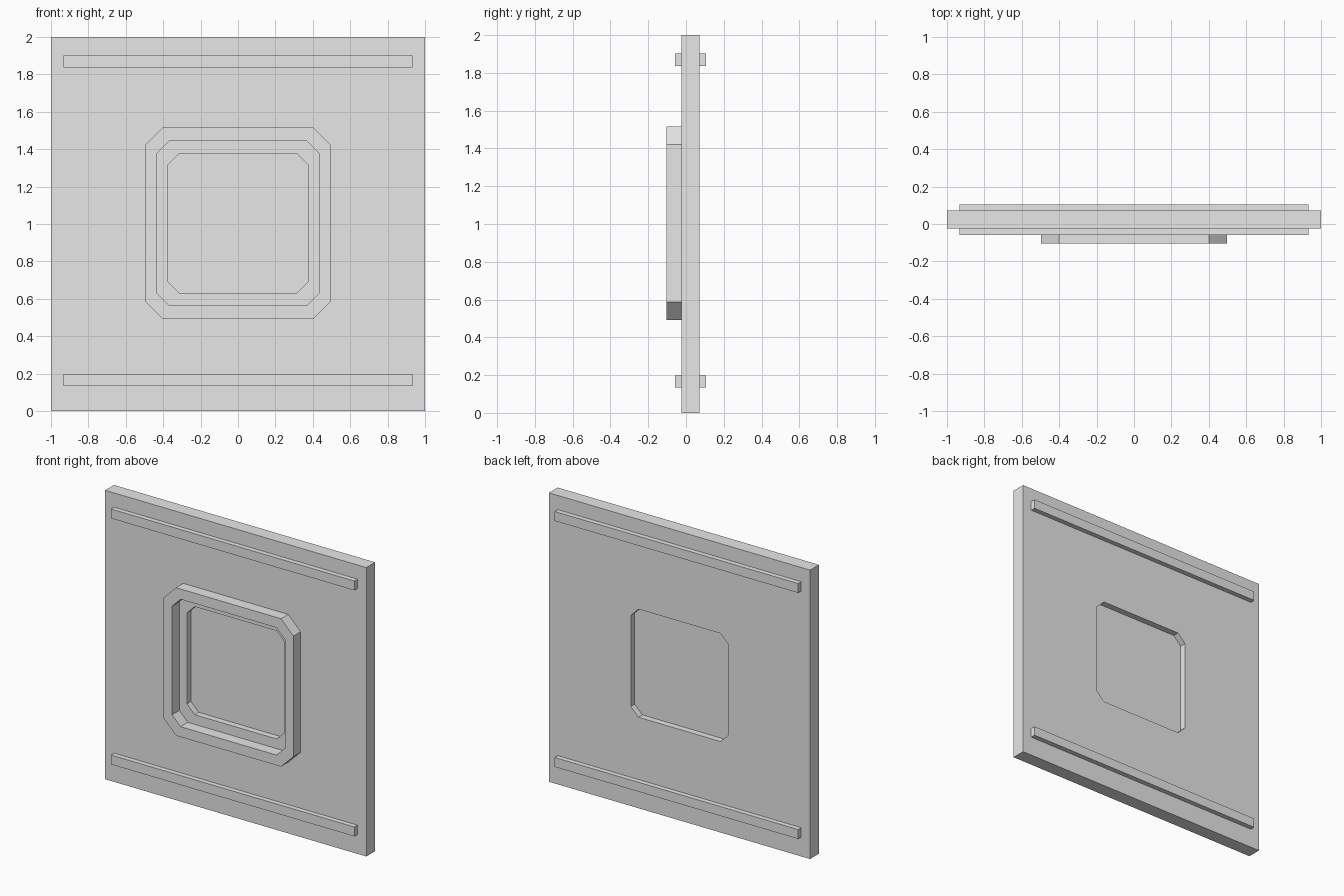
import bpy
import bmesh

cube = bpy.data.objects.get("Cube")
if cube:
    bpy.data.objects.remove(cube, do_unlink=True)

grey = bpy.data.materials.new("plain_grey")
grey.use_nodes = True
GREY = (0.8, 0.8, 0.8, 1.0)
grey.diffuse_color = GREY
grey.node_tree.nodes["Principled BSDF"].inputs["Base Color"].default_value = GREY


def outline(half_x, z_low, z_high, cut=0.0):
    """Rectangle in the x-z plane, with corners cut at 45 degrees if asked."""
    x = half_x
    if not cut:
        return [(-x, z_low), (x, z_low), (x, z_high), (-x, z_high)]
    c = cut
    return [(-x + c, z_low), (x - c, z_low), (x, z_low + c), (x, z_high - c),
            (x - c, z_high), (-x + c, z_high), (-x, z_high - c), (-x, z_low + c)]


def slab(name, y_front, y_back, *outlines):
    """Solid between two depths; a second outline becomes a hole."""
    bm = bmesh.new()
    edges = []
    for points in outlines:
        verts = [bm.verts.new((x, y_front, z)) for x, z in points]
        edges += [bm.edges.new((v, verts[i - 1])) for i, v in enumerate(verts)]
    bmesh.ops.triangle_fill(bm, edges=edges, use_beauty=True, normal=(0, -1, 0))
    extruded = bmesh.ops.extrude_face_region(bm, geom=bm.faces[:], use_keep_orig=True)
    moved = [g for g in extruded["geom"] if isinstance(g, bmesh.types.BMVert)]
    bmesh.ops.translate(bm, verts=moved, vec=(0, y_back - y_front, 0))
    bmesh.ops.recalc_face_normals(bm, faces=bm.faces[:])
    mesh = bpy.data.meshes.new(name)
    bm.to_mesh(mesh)
    bm.free()
    mesh.materials.append(grey)
    obj = bpy.data.objects.new(name, mesh)
    bpy.context.collection.objects.link(obj)
    return obj


FRONT, BACK = -0.025, 0.071
RAIL = 0.034

# Wall panel with a window opening
opening = outline(0.373, 0.63, 1.378, 0.059)
slab("wall_panel", FRONT, BACK, outline(1.0, 0.0, 2.0), opening)

# Thin pane set midway in the opening
slab("window_pane", 0.018, 0.028, opening)

# Raised frame around the window on the front
slab("window_frame", -0.104, FRONT,
     outline(0.497, 0.492, 1.516, 0.095),
     outline(0.432, 0.563, 1.445, 0.065))

# Horizontal rails, low and high on both sides
for level, z in (("lower", 0.134), ("upper", 1.837)):
    bar = outline(0.932, z, z + 0.065)
    slab(level + "_front_rail", FRONT - RAIL, FRONT, bar)
    slab(level + "_back_rail", BACK, BACK + RAIL, bar)
